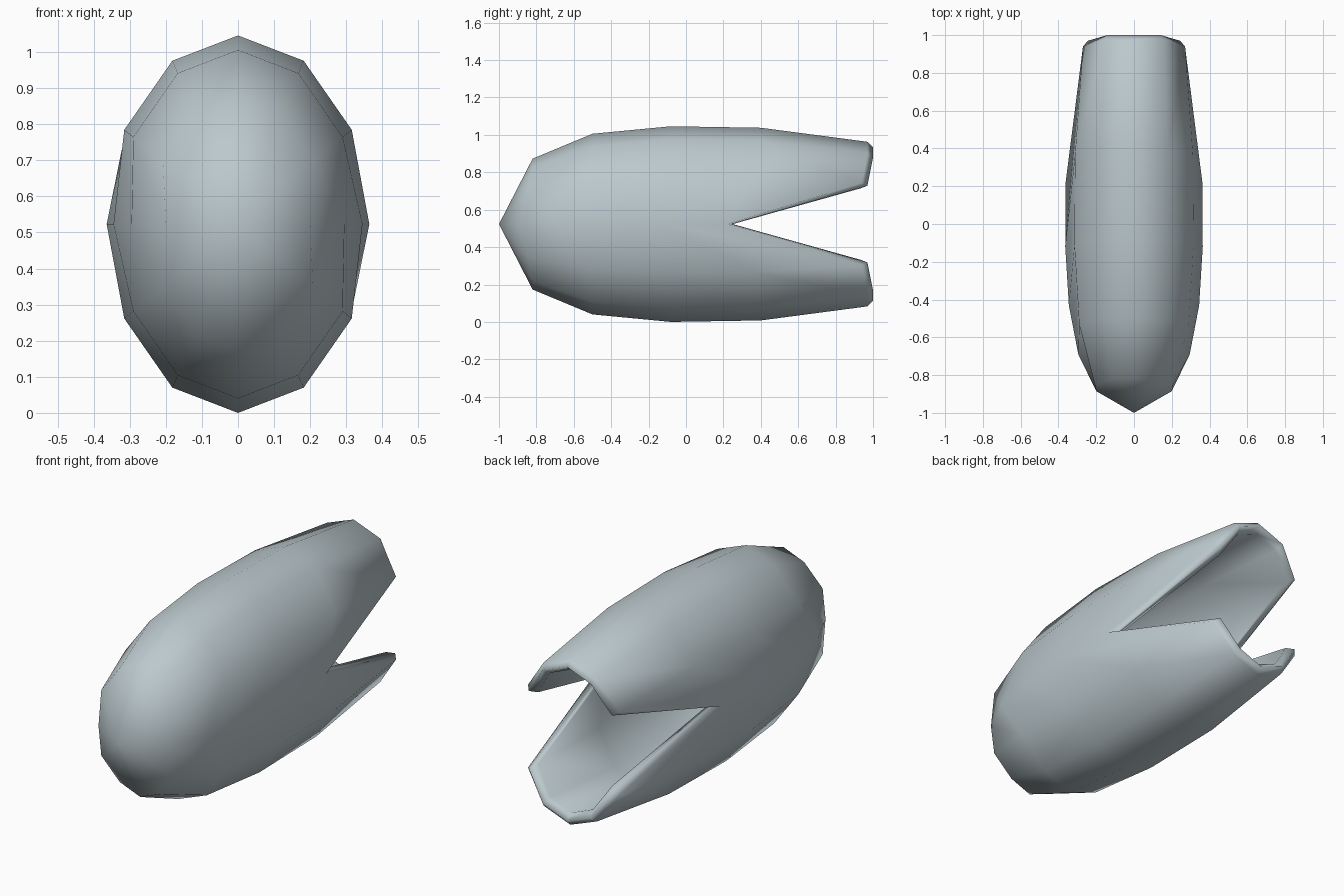
import bpy, bmesh
from math import sin, cos, pi

cube = bpy.data.objects.get("Cube")
if cube:
    bpy.data.objects.remove(cube, do_unlink=True)

SIDES = 12
MID = 0.523

mat = bpy.data.materials.new("pale blue grey")
mat.use_nodes = True
colour = (0.50, 0.58, 0.61, 1)
mat.diffuse_color = colour
mat.node_tree.nodes["Principled BSDF"].inputs["Base Color"].default_value = colour

# Each station: y, half width, half height, then y and half width on the side seam
stations = [
    (-0.82, 0.24, 0.35, -0.885, 0.20),
    (-0.50, 0.335, 0.483, -0.69, 0.295),
    (-0.08, 0.364, 0.523, -0.43, 0.345),
    (0.40, 0.36, 0.515, -0.12, 0.364),
    (0.97, 0.312, 0.44, 0.22, 0.362),
]

bm = bmesh.new()


def ring(station, inset=0.0, push=0.0, seam_push=0.0):
    """Oval ring whose two side points are drawn forward to open the mouth."""
    y, rx, rz, seam_y, seam_x = station
    verts = []
    for i in range(SIDES):
        a = 2 * pi * i / SIDES
        if i % 6 == 3:
            co = ((seam_x - inset) * sin(a), seam_y + seam_push, MID)
        else:
            # points beside the seam sit slightly forward
            lean = 0.03 if i % 6 in (2, 4) else 0.0
            co = ((rx - inset) * sin(a), y - lean + push,
                  MID + (rz - inset) * cos(a))
        verts.append(bm.verts.new(co))
    return verts


def bridge(a, b):
    for i in range(SIDES):
        j = (i + 1) % SIDES
        bm.faces.new((a[i], a[j], b[j], b[i]))


def cap(tip_y, loop):
    tip = bm.verts.new((0, tip_y, MID))
    for i in range(SIDES):
        bm.faces.new((tip, loop[i], loop[(i + 1) % SIDES]))


# Outer skin, ridged rim, then inner skin running back to the nose
outer = [ring(s) for s in stations]
rim = ring(stations[-1], 0.03, 0.03, 0.02)
inner = [ring(s, 0.06, -0.01, 0.03) for s in reversed(stations)]
loops = outer + [rim] + inner
for a, b in zip(loops, loops[1:]):
    bridge(a, b)
cap(-1.0, outer[0])
cap(-0.92, inner[-1])

bmesh.ops.recalc_face_normals(bm, faces=bm.faces[:])
for f in bm.faces:
    f.smooth = True
mesh = bpy.data.meshes.new("split_shell")
bm.to_mesh(mesh)
bm.free()
mesh.materials.append(mat)
shell = bpy.data.objects.new("split_shell", mesh)
bpy.context.collection.objects.link(shell)
